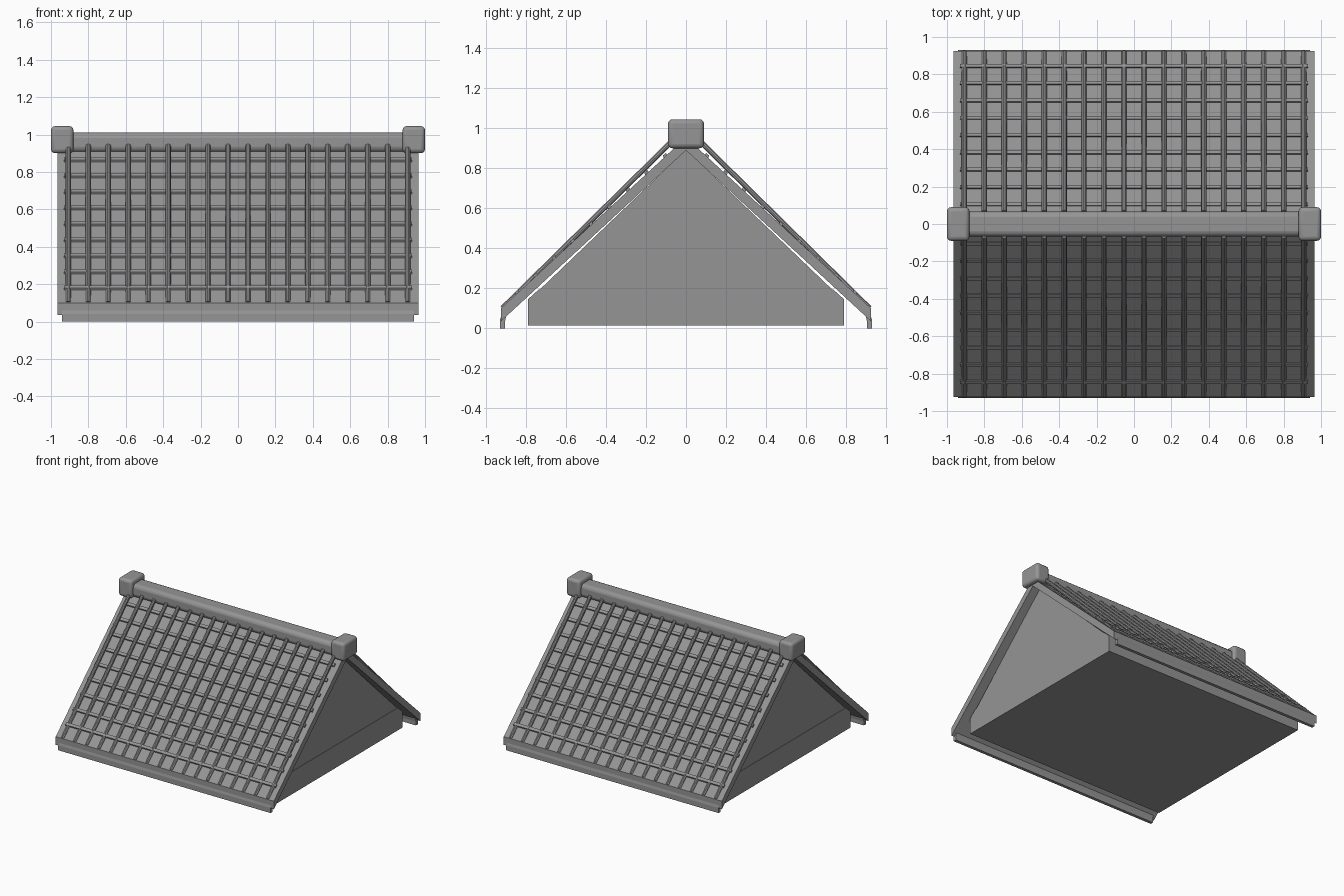
import bpy, bmesh
from mathutils import Vector

cube = bpy.data.objects.get("Cube")
if cube:
    bpy.data.objects.remove(cube, do_unlink=True)

grey = bpy.data.materials.new("roof grey")
grey.use_nodes = True
colour = (0.3, 0.3, 0.3, 1)
grey.diffuse_color = colour
grey.node_tree.nodes["Principled BSDF"].inputs["Base Color"].default_value = colour


def finish(name, bm, bevel=0, smooth=False):
    bmesh.ops.recalc_face_normals(bm, faces=bm.faces)
    mesh = bpy.data.meshes.new(name)
    bm.to_mesh(mesh)
    bm.free()
    mesh.materials.append(grey)
    obj = bpy.data.objects.new(name, mesh)
    bpy.context.collection.objects.link(obj)
    if bevel:
        mod = obj.modifiers.new("rounded edges", 'BEVEL')
        mod.width = bevel
        mod.segments = 3
    if smooth:
        bpy.ops.object.select_all(action='DESELECT')
        obj.select_set(True)
        bpy.context.view_layer.objects.active = obj
        bpy.ops.object.shade_smooth_by_angle()
    return obj


def extrude(bm, profile, x0, x1):
    """Sweep a (y, z) outline along x."""
    face = bm.faces.new([bm.verts.new((x0, y, z)) for y, z in profile])
    new = bmesh.ops.extrude_face_region(bm, geom=[face])["geom"]
    verts = [v for v in new if isinstance(v, bmesh.types.BMVert)]
    bmesh.ops.translate(bm, verts=verts, vec=(x1 - x0, 0, 0))


def prism(name, profile, x0, x1, **kw):
    bm = bmesh.new()
    extrude(bm, profile, x0, x1)
    return finish(name, bm, **kw)


def box(y, z0, z1):
    return [(-y, z0), (y, z0), (y, z1), (-y, z1)]


EAVE, EAVE_Z, PEAK_Z = 0.925, 0.1, 0.955
SLOPE = (PEAK_Z - EAVE_Z) / EAVE


def roof_z(y):
    return PEAK_Z - SLOPE * abs(y)


# Gable body: walls with a slightly inset triangle above
prism("gable_walls", [(-.79, .015), (.79, .015), (.79, .145), (.735, .195),
                      (-.735, .195), (-.79, .145)], -.9, .9)
prism("gable_triangle", [(-.735, .19), (.735, .19), (0, .893)], -.897, .897)

# Roof slab, folded over the ridge
prism("roof_slab", [(-EAVE, .035), (-EAVE, EAVE_Z), (0, PEAK_Z), (EAVE, EAVE_Z),
                    (EAVE, .035), (0, .89)], -.965, .965)

for side, label in ((-1, "front"), (1, "back")):
    # Eave board below the slab edge
    board = [(.905, 0), (.93, 0), (.93, .04), (.918, .085), (.895, .085), (.905, .03)]
    prism(label + "_eave_board", [(side * y, z) for y, z in board], -.94, .94)

    # Horizontal battens
    bm = bmesh.new()
    for i in range(9):
        y = .84 - i * .0925
        a, b = y - .008, y + .008
        extrude(bm, [(side * a, roof_z(a) - .01), (side * b, roof_z(b) - .01),
                     (side * (b + .008), roof_z(b) + .008),
                     (side * (a + .008), roof_z(a) + .008)], -.93, .93)
    finish(label + "_battens", bm)

    # Round ribs running down the slope
    low, high = Vector((0, side * .918, .1)), Vector((0, side * .065, .94))
    axis = high - low
    turn = axis.to_track_quat('Z', 'X').to_matrix().to_4x4()
    bm = bmesh.new()
    for i in range(18):
        made = bmesh.ops.create_cone(bm, cap_ends=True, segments=10, radius1=.014,
                                     radius2=.014, depth=axis.length, matrix=turn)
        centre = (low + high) / 2
        centre.x = -.907 + i * 1.814 / 17
        bmesh.ops.translate(bm, verts=made["verts"], vec=centre)
    finish(label + "_ribs", bm, smooth=True)

# Ridge beam and its end blocks
prism("ridge_beam", box(.067, .905, 1.01), -.92, .92, bevel=.03, smooth=True)
for side, label in ((-1, "right"), (1, "left")):
    prism(label + "_ridge_block", box(.09, .9, 1.045), side * .88, side * 1.0,
          bevel=.022, smooth=True)
